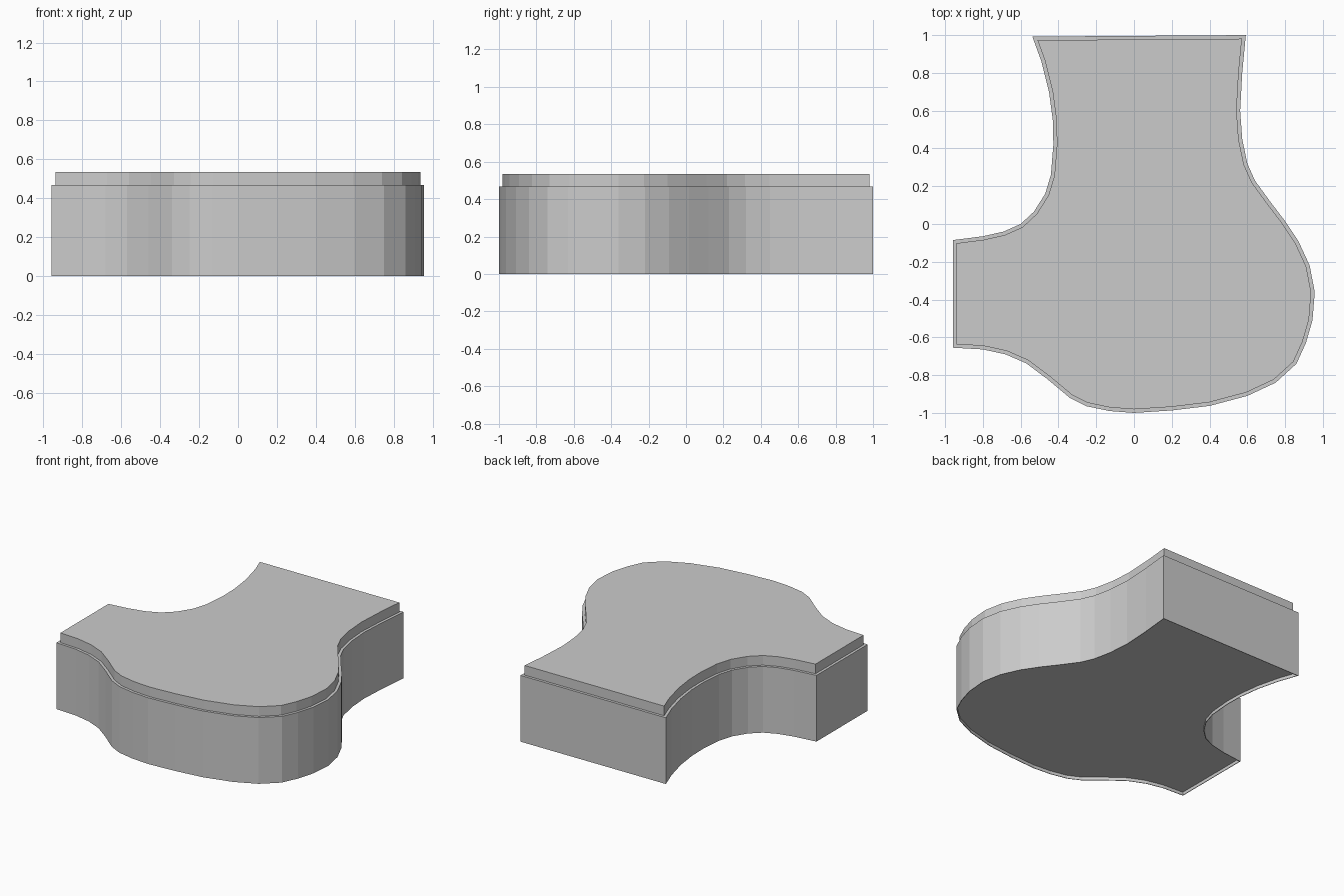
import bpy, bmesh
from mathutils import Vector

if "Cube" in bpy.data.objects:
    bpy.data.objects.remove(bpy.data.objects["Cube"])

# Plan outline, clockwise seen from above, starting at the back right corner
OUTLINE = [Vector(p) for p in [
    (0.592, 1.0), (0.573, 0.8), (0.562, 0.6), (0.573, 0.45), (0.60, 0.32), (0.64, 0.23),
    (0.72, 0.12), (0.80, 0.015), (0.87, -0.09), (0.93, -0.22), (0.957, -0.36),
    (0.945, -0.51), (0.91, -0.63), (0.86, -0.74), (0.75, -0.84), (0.60, -0.91),
    (0.40, -0.963), (0.20, -0.987), (0.0, -1.0), (-0.13, -0.99), (-0.25, -0.965),
    (-0.34, -0.92), (-0.46, -0.82), (-0.57, -0.738), (-0.68, -0.69), (-0.80, -0.664),
    (-0.958, -0.655), (-0.958, -0.085), (-0.80, -0.065), (-0.69, -0.04), (-0.60, 0.0),
    (-0.53, 0.065), (-0.47, 0.16), (-0.44, 0.26), (-0.427, 0.42), (-0.43, 0.55),
    (-0.45, 0.70), (-0.49, 0.86), (-0.538, 0.992)]]


def inset(d):
    """Outline moved inwards by d with mitred corners."""
    out = []
    n = len(OUTLINE)
    for i, p in enumerate(OUTLINE):
        a = (p - OUTLINE[i - 1]).normalized()
        b = (OUTLINE[(i + 1) % n] - p).normalized()
        na, nb = Vector((a.y, -a.x)), Vector((b.y, -b.x))
        out.append(p + (na + nb) * d / (1 + na.dot(nb)))
    return out


def stack(name, levels):
    """Closed solid skinned through (inset, z) levels from bottom to top."""
    bm = bmesh.new()
    rings = [[bm.verts.new((p.x, p.y, z)) for p in inset(d)] for d, z in levels]
    n = len(OUTLINE)
    for lo, hi in zip(rings, rings[1:]):
        for i in range(n):
            j = (i + 1) % n
            bm.faces.new((lo[i], hi[i], hi[j], lo[j]))
    bm.faces.new(rings[0])
    bm.faces.new(rings[-1][::-1])
    bmesh.ops.recalc_face_normals(bm, faces=bm.faces)
    mesh = bpy.data.meshes.new(name)
    bm.to_mesh(mesh)
    bm.free()
    obj = bpy.data.objects.new(name, mesh)
    bpy.context.collection.objects.link(obj)
    return obj


# Outer body with a shallow recessed underside
stack("body", [(0.004, 0.022), (0.004, 0), (0, 0), (0, 0.467)])
# Slightly smaller raised top slab
stack("top_slab", [(0.019, 0.44), (0.019, 0.535)])
